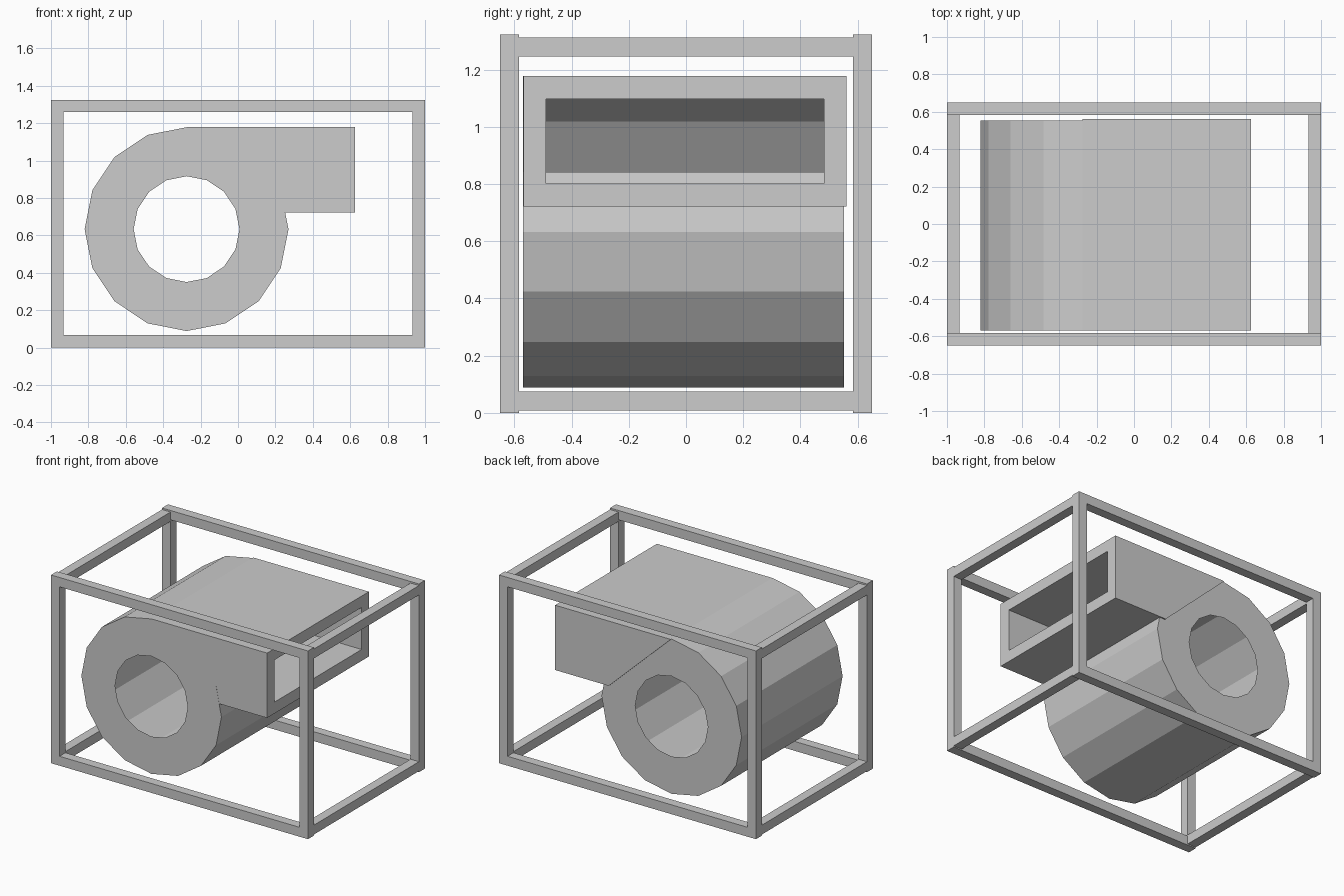
import bpy, bmesh
from math import cos, sin, radians

cube = bpy.data.objects.get("Cube")
if cube:
    bpy.data.objects.remove(cube, do_unlink=True)

GREY = (0.604, 0.604, 0.604, 1)
mat = bpy.data.materials.new("light_grey")
mat.use_nodes = True
mat.diffuse_color = GREY
mat.node_tree.nodes["Principled BSDF"].inputs["Base Color"].default_value = GREY


def finish(name, bm):
    bmesh.ops.recalc_face_normals(bm, faces=bm.faces)
    mesh = bpy.data.meshes.new(name)
    bm.to_mesh(mesh)
    bm.free()
    mesh.materials.append(mat)
    obj = bpy.data.objects.new(name, mesh)
    bpy.context.collection.objects.link(obj)
    return obj


def bar(name, lo, hi):
    bm = bmesh.new()
    bmesh.ops.create_cube(bm, size=1)
    for v in bm.verts:
        v.co = [a + (c + 0.5) * (b - a) for a, b, c in zip(lo, hi, v.co)]
    return finish(name, bm)


def bridge(bm, a, b, skip=()):
    n = len(a)
    for i in range(n):
        if i not in skip:
            j = (i + 1) % n
            bm.faces.new((a[i], a[j], b[j], b[i]))


# Open frame of square bars
X, Y, H, T = 1.0, 0.65, 1.324, 0.066


def span(side, outer):
    return (outer - T, outer) if side > 0 else (-outer, T - outer)


for sy, yname in ((-1, "front"), (1, "back")):
    y0, y1 = span(sy, Y)
    for z, zname in ((0, "bottom"), (H - T, "top")):
        bar(f"{yname}_{zname}_rail", (-X, y0, z), (X, y1, z + T))
    for sx, xname in ((-1, "right"), (1, "left")):
        x0, x1 = span(sx, X)
        bar(f"{yname}_{xname}_post", (x0, y0, T), (x1, y1, H - T))
for sx, xname in ((-1, "right"), (1, "left")):
    x0, x1 = span(sx, X)
    for z, zname in ((0.008, "bottom"), (H - T - 0.011, "top")):
        bar(f"{xname}_{zname}_crossbar", (x0, T - Y, z), (x1, Y - T, z + T))

# Hollow fan drum: outer wall open towards the duct, ring-shaped end plates
CX, CZ, SIDES = -0.275, 0.633, 16
R_OUT, R_IN = 0.545, 0.283
Y_FRONT, Y_BACK = -0.57, 0.553
bm = bmesh.new()


def ring(r, y):
    step = radians(360 / SIDES)
    return [bm.verts.new((CX + r * cos(i * step), y, CZ + r * sin(i * step)))
            for i in range(SIDES)]


front, back = ring(R_OUT, Y_FRONT), ring(R_OUT, Y_BACK)
bridge(bm, front, back, skip=(1, 2, 3))
bridge(bm, front, ring(R_IN, Y_FRONT))
bridge(bm, back, ring(R_IN, Y_BACK))
finish("fan_drum", bm)

# Outlet duct: thick rectangular tube with a slanted inner end
Z_TOP, Z_LOW, X_END, WALL = 1.178, 0.722, 0.625, 0.08
bm = bmesh.new()


def section(inset, slanted):
    y0, y1 = Y_FRONT + 0.001 + inset, 0.562 - inset
    z0, z1 = Z_LOW + inset, Z_TOP - inset
    corners = ((y0, z0), (y1, z0), (y1, z1), (y0, z1))
    return [bm.verts.new((CX + (Z_TOP - z) * 1.06 if slanted else X_END, y, z))
            for y, z in corners]


outer_end, inner_end = section(0, False), section(WALL, False)
outer_root, inner_root = section(0, True), section(WALL, True)
bridge(bm, outer_end, outer_root)
bridge(bm, outer_root, inner_root)
bridge(bm, inner_root, inner_end)
bridge(bm, inner_end, outer_end)
finish("outlet_duct", bm)
